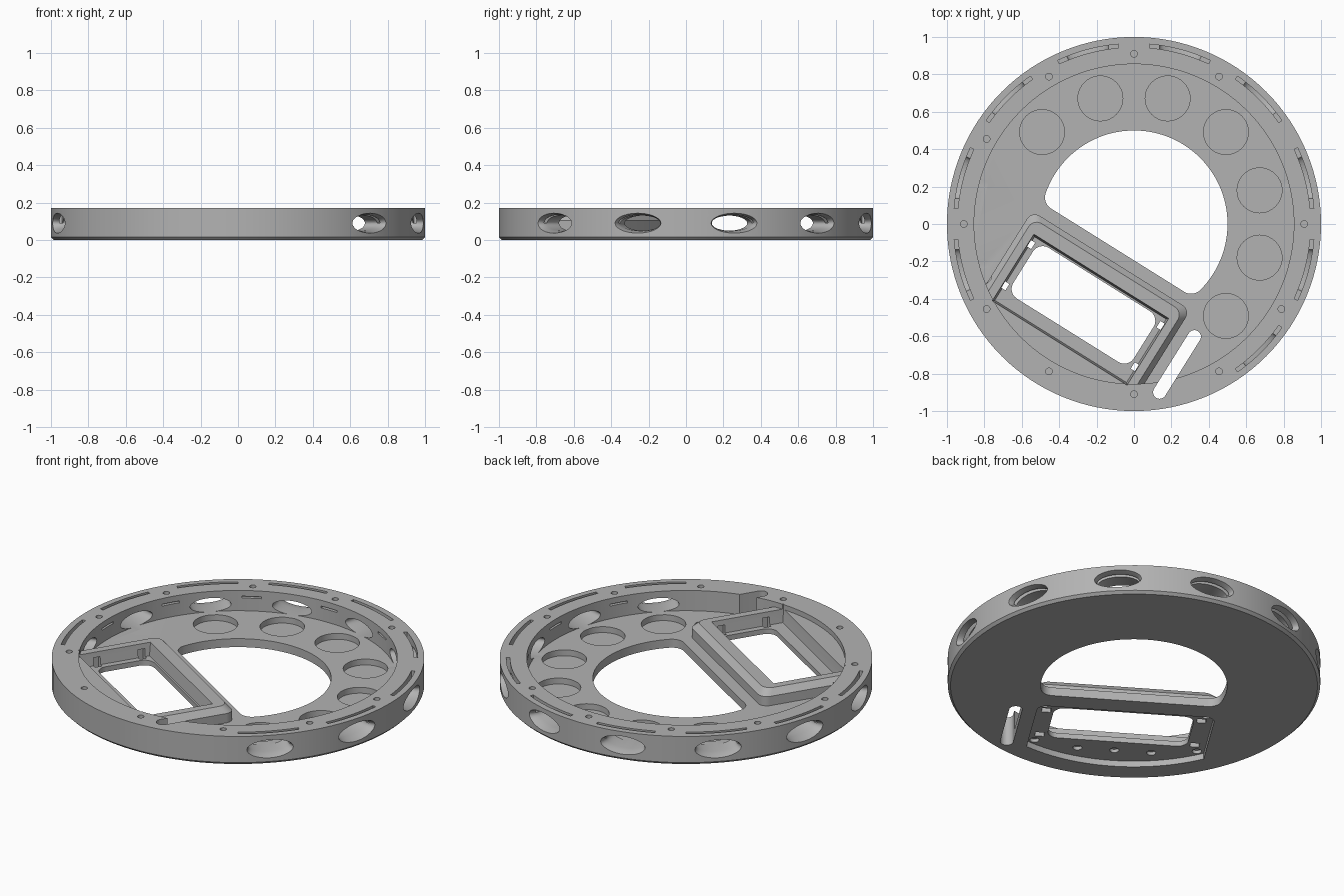
import bpy, bmesh
from math import sin, cos, pi, radians, atan2, sqrt
from mathutils import Matrix, Vector

cube = bpy.data.objects.get("Cube")
if cube:
    bpy.data.objects.remove(cube)

grey = bpy.data.materials.new("plain grey")
grey.use_nodes = True
grey.diffuse_color = (0.45, 0.45, 0.45, 1)
grey.node_tree.nodes["Principled BSDF"].inputs["Base Color"].default_value = (0.45, 0.45, 0.45, 1)

TOP, FLOOR, RIM = 0.17, 0.05, 0.855
TILT = Matrix.Rotation(radians(-32), 4, 'Z')   # frame of the rectangular housing


def arc(cx, cy, r, a0, a1, n):
    """Points along an arc, angles in degrees."""
    steps = [radians(a0 + (a1 - a0) * i / n) for i in range(n + 1)]
    return [(cx + r * cos(a), cy + r * sin(a)) for a in steps]


def circle(r, cx=0, cy=0, n=32):
    return arc(cx, cy, r, 0, 360, n)[:-1]


def rounded(x0, x1, y0, y1, r, n=6):
    """Rectangle with rounded corners."""
    return (arc(x1 - r, y1 - r, r, 0, 90, n) + arc(x0 + r, y1 - r, r, 90, 180, n)
            + arc(x0 + r, y0 + r, r, 180, 270, n) + arc(x1 - r, y0 + r, r, 270, 360, n))


def box(x0, x1, y0, y1):
    return [(x0, y0), (x1, y0), (x1, y1), (x0, y1)]


def band(r0, r1, mid, half, n=10):
    """Curved slot outline around the centre."""
    return arc(0, 0, r1, mid - half, mid + half, n) + arc(0, 0, r0, mid + half, mid - half, n)


def loft(bm, layers, matrix=Matrix()):
    """Closed solid through (outline, height) layers."""
    rings = [[bm.verts.new(matrix @ Vector((x, y, z))) for x, y in pts] for pts, z in layers]
    for low, high in zip(rings, rings[1:]):
        n = len(low)
        for i in range(n):
            j = (i + 1) % n
            bm.faces.new((low[i], low[j], high[j], high[i]))
    bm.faces.new(rings[0][::-1])
    bm.faces.new(rings[-1])


def make(name, solids):
    """One object from (layers, matrix) solids that do not touch."""
    bm = bmesh.new()
    for layers, matrix in solids:
        loft(bm, layers, matrix)
    bmesh.ops.recalc_face_normals(bm, faces=bm.faces)
    mesh = bpy.data.meshes.new(name)
    bm.to_mesh(mesh)
    bm.free()
    mesh.materials.append(grey)
    obj = bpy.data.objects.new(name, mesh)
    bpy.context.collection.objects.link(obj)
    return obj


def combine(body, name, solids, operation='DIFFERENCE'):
    tool = make(name, solids)
    tool.hide_render = True
    mod = body.modifiers.new(name, 'BOOLEAN')
    mod.object, mod.operation, mod.solver = tool, operation, 'EXACT'
    graph = bpy.context.evaluated_depsgraph_get()
    mesh = bpy.data.meshes.new_from_object(body.evaluated_get(graph))
    body.modifiers.clear()
    body.data = mesh
    bpy.data.objects.remove(tool)


def prism(pts, z0, z1, matrix=Matrix()):
    return ([(pts, z0), (pts, z1)], matrix)


# Disc with a chamfered lower edge, hollowed to a tray
body = make("ring_tray", [([(circle(0.985, n=128), 0), (circle(1, n=128), 0.015),
                            (circle(1, n=128), TOP)], Matrix())])
combine(body, "tray_hollow", [prism(circle(RIM, n=128), FLOOR, 0.3)])


# Rectangular housing that runs into the rim
def housing(half, v_top, r_rim, r=0.05):
    a = 270 - atan2(half, sqrt(r_rim ** 2 - half ** 2)) * 180 / pi
    return (arc(half - r, v_top - r, r, 0, 90, 6) + arc(r - half, v_top - r, r, 90, 180, 6)
            + arc(0, 0, r_rim, a, 540 - a, 24))


combine(body, "housing", [([(housing(0.5, -0.23, 0.9), 0.03), (housing(0.5, -0.23, 0.9), 0.105),
                            (housing(0.47, -0.26, 0.9), 0.14)], TILT)], 'UNION')

# Pocket, window and underside recess of the housing
combine(body, "pocket", [([(box(-0.415, 0.415, -0.74, -0.34), 0.065),
                           (box(-0.425, 0.425, -0.75, -0.33), 0.14),
                           (box(-0.425, 0.425, -0.75, -0.33), 0.3)], TILT)])
combine(body, "underside_recess", [prism(housing(0.48, -0.28, 0.87), -0.1, 0.035, TILT)])
combine(body, "window", [prism(rounded(-0.38, 0.38, -0.67, -0.35, 0.06), -0.1, 0.3, TILT)])
combine(body, "end_notches", [prism(box(s * 0.42 - 0.025, s * 0.42 + 0.025, v - 0.02, v + 0.02),
                                    0.02, 0.11, TILT)
                              for s in (-1, 1) for v in (-0.385, -0.645)])
screws = [(u, v) for u in (-0.44, 0.44) for v in (-0.33, -0.71)]
screws += [(u, v) for u in (-0.2, 0, 0.2) for v in (-0.31, -0.76)]
combine(body, "underside_screw_holes", [prism(circle(0.025, u, v, 16), 0.02, 0.055, TILT)
                                        for u, v in screws])

# Large central opening with one straight side
fillet, chord = 0.07, -0.165
cy = chord + fillet
cx = sqrt((0.5 - fillet) ** 2 - cy ** 2)
tip = atan2(cy, cx) * 180 / pi
opening = (arc(0, 0, 0.5, tip, 180 - tip, 72) + arc(-cx, cy, fillet, 180 - tip, 270, 8)[1:]
           + arc(cx, cy, fillet, 270, 360 + tip, 8)[:-1])
combine(body, "central_opening", [prism(opening, -0.1, 0.3, TILT)])

# Narrow through slot beside the housing
combine(body, "side_slot", [prism(rounded(0.558, 0.628, -0.725, -0.305, 0.0345), -0.1, 0.3, TILT)])

# Round recesses in the tray floor
combine(body, "floor_recesses",
        [prism(circle(0.12, 0.695 * cos(radians(a)), 0.695 * sin(radians(a)), 40), 0.015, 0.1)
         for a in (-45, -15, 15, 45, 75, 105, 135)])

# Flared oval ports through the rim, with slots above them
ports = range(-45, 196, 30)


def oval(a, b):
    return [(x * a, y * b) for x, y in circle(1, n=40)]


combine(body, "rim_ports",
        [([(oval(0.112, 0.041), 0.81), (oval(0.112, 0.041), 0.94), (oval(0.117, 0.045), 0.97),
           (oval(0.135, 0.056), 1.01)],
          Matrix.Translation((0, 0, 0.09)) @ Matrix.Rotation(radians(a), 4, 'Z')
          @ Matrix(((0, 0, 1, 0), (1, 0, 0, 0), (0, 1, 0, 0), (0, 0, 0, 1)))) for a in ports])
combine(body, "rim_slots", [prism(band(0.945, 0.965, a, 10), 0.09, 0.3) for a in ports])

# Thin notches on the inner wall and screw holes on the rim
combine(body, "wall_notches", [prism(band(0.83, 0.875, a, 3.5), 0.125, 0.136)
                               for a in range(-30, 181, 30)])
combine(body, "rim_screw_holes",
        [prism(circle(0.018, 0.91 * cos(radians(a)), 0.91 * sin(radians(a)), 16), 0.1, 0.3)
         for a in range(60, 361, 30)])

# Smooth curved walls, keep edges crisp
bpy.ops.object.select_all(action='DESELECT')
body.select_set(True)
bpy.context.view_layer.objects.active = body
bpy.ops.object.shade_smooth_by_angle(angle=radians(25))
